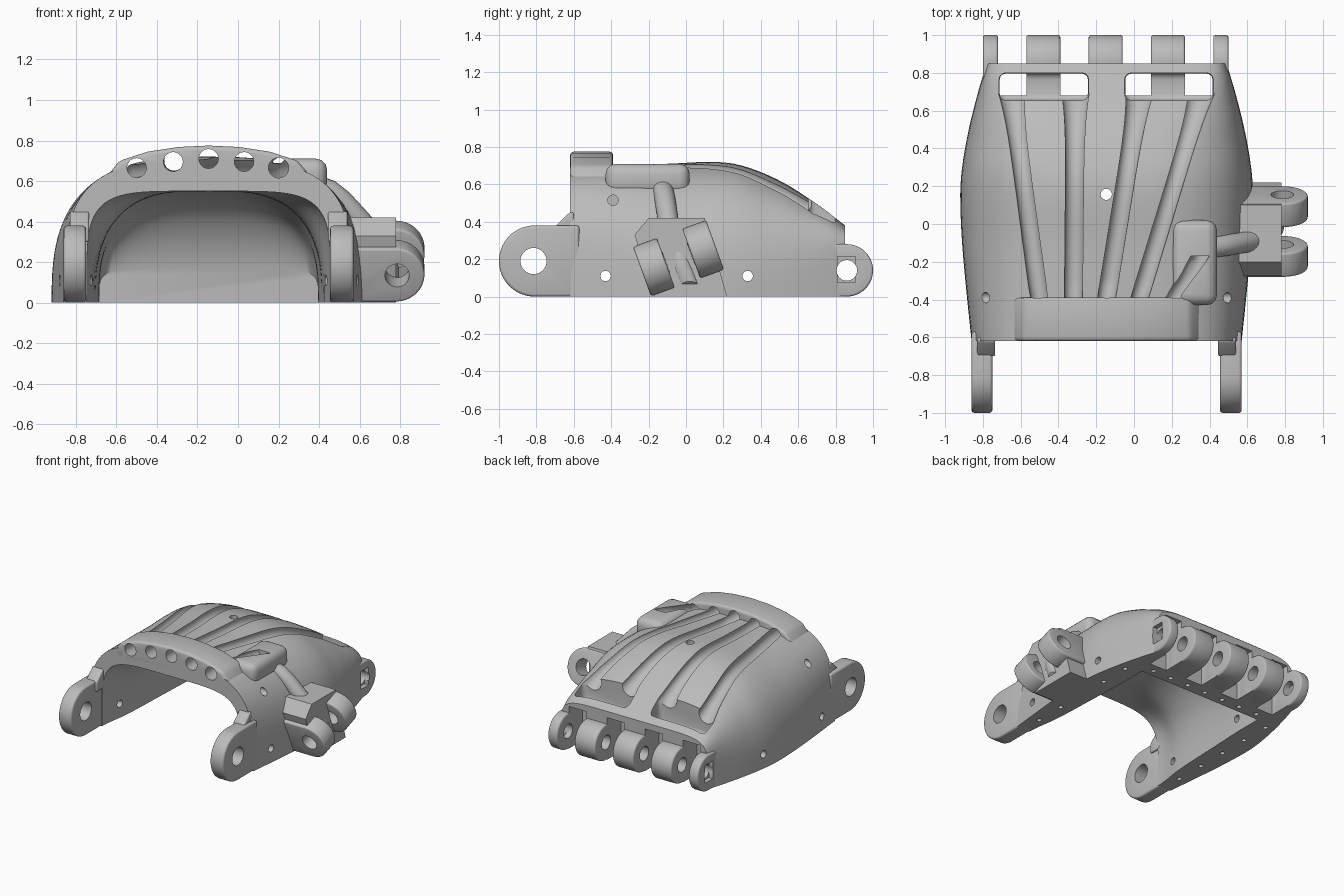
import bpy, bmesh, math
from mathutils import Vector, Matrix

if "Cube" in bpy.data.objects:
    bpy.data.objects.remove(bpy.data.objects["Cube"], do_unlink=True)

CX = -0.145  # mid-plane of the shell
grey = bpy.data.materials.new("plain grey")
grey.use_nodes = True
grey.diffuse_color = (0.5, 0.5, 0.5, 1)
grey.node_tree.nodes["Principled BSDF"].inputs["Base Color"].default_value = (0.5, 0.5, 0.5, 1)


def activate(obj):
    bpy.ops.object.select_all(action='DESELECT')
    obj.select_set(True)
    bpy.context.view_layer.objects.active = obj


def apply_mod(obj, kind, **settings):
    activate(obj)
    mod = obj.modifiers.new(kind.title(), kind)
    for key, value in settings.items():
        setattr(mod, key, value)
    bpy.ops.object.modifier_apply(modifier=mod.name)


def loft(name, rings, bevel=0):
    """Skin a closed solid over equal-sized rings."""
    bm = bmesh.new()
    loops = [[bm.verts.new(p) for p in ring] for ring in rings]
    n = len(loops[0])
    for a, b in zip(loops, loops[1:]):
        for i in range(n):
            j = (i + 1) % n
            bm.faces.new((a[i], a[j], b[j], b[i]))
    bm.faces.new(loops[0])
    bm.faces.new(loops[-1])
    bmesh.ops.recalc_face_normals(bm, faces=bm.faces)
    mesh = bpy.data.meshes.new(name)
    bm.to_mesh(mesh)
    bm.free()
    mesh.materials.append(grey)
    obj = bpy.data.objects.new(name, mesh)
    bpy.context.collection.objects.link(obj)
    if bevel:
        apply_mod(obj, 'BEVEL', width=bevel, segments=3, limit_method='ANGLE')
    return obj


def prism(name, axis, pts, a, b, bevel=0):
    """Extrude a 2D outline from a to b along an axis."""
    place = {'x': lambda u, v, t: (t, u, v),
             'y': lambda u, v, t: (u, t, v),
             'z': lambda u, v, t: (u, v, t)}[axis]
    return loft(name, [[place(u, v, t) for u, v in pts] for t in (a, b)], bevel)


def arc(u, v, r, start=0, end=360, steps=32):
    count = steps if end - start >= 360 else steps + 1
    angles = [math.radians(start + (end - start) * i / steps) for i in range(count)]
    return [(u + r * math.cos(t), v + r * math.sin(t)) for t in angles]


def rect(u0, u1, v0, v1):
    return [(u0, v0), (u1, v0), (u1, v1), (u0, v1)]


def cut(targets, cutters):
    for target in targets:
        for cutter in cutters:
            apply_mod(target, 'BOOLEAN', operation='DIFFERENCE', solver='EXACT', object=cutter)


def curve(table, y):
    """Smooth interpolation of (y, value, ...) rows."""
    i = 0
    while i < len(table) - 2 and y > table[i + 1][0]:
        i += 1
    p1, p2 = Vector(table[i]), Vector(table[i + 1])
    p0 = Vector(table[max(i - 1, 0)])
    p3 = Vector(table[min(i + 2, len(table) - 1)])
    d = p2[0] - p1[0]
    t = (y - p1[0]) / d
    m1 = (p2 - p0) / (p2[0] - p0[0]) * d
    m2 = (p3 - p1) / (p3[0] - p1[0]) * d
    return (p1 * (2*t**3 - 3*t*t + 1) + m1 * (t**3 - 2*t*t + t)
            + p2 * (3*t*t - 2*t**3) + m2 * (t**3 - t*t))[1:]


def section(y, w, h, n, steps=56):
    ring = []
    for i in range(steps + 1):
        c, s = math.cos(math.pi * i / steps), max(math.sin(math.pi * i / steps), 0)
        if i == steps:
            s = 0
        ring.append((CX + w * math.copysign(abs(c) ** (2 / n), c), y, h * s ** (2 / n)))
    return ring


# Shell rows: y, half width, height, squareness
OUTER = [(-0.62, 0.715, 0.70, 3.5), (-0.38, 0.74, 0.705, 3.2), (-0.1, 0.765, 0.71, 2.9),
         (0.15, 0.775, 0.72, 2.8), (0.3, 0.765, 0.70, 2.9), (0.5, 0.73, 0.62, 3.2),
         (0.7, 0.68, 0.495, 4.5), (0.85, 0.635, 0.38, 7.5)]
INNER = [(-0.8, 0.60, 0.55, 5), (-0.58, 0.60, 0.55, 5), (-0.35, 0.57, 0.55, 3),
         (0.1, 0.55, 0.56, 2.8), (0.35, 0.54, 0.49, 3), (0.48, 0.54, 0.36, 4),
         (0.56, 0.54, 0.17, 6)]


def rows(table, steps):
    y0, y1 = table[0][0], table[-1][0]
    for i in range(steps + 1):
        y = y0 + (y1 - y0) * i / steps
        yield (y, *curve(table, y))


def surface(x, y):
    w, h, n = curve(OUTER, y)
    return h * (1 - min(abs(x - CX) / w, 1) ** n) ** (1 / n)


shell = loft("palm_shell", [section(*r) for r in rows(OUTER, 32)])
cavity = loft("cavity_cutter", [
    [(CX + w, y, -0.1)] + section(y, w, h, n) + [(CX - w, y, -0.1)]
    for y, w, h, n in rows(INNER, 26)])

# Raised front bar
half = [(0.45, 0.57), (0.505, 0.62), (0.44, 0.70), (0.30, 0.745), (0.15, 0.768)]
outline = [(CX - u, v) for u, v in half] + [(CX, 0.775)] + [(CX + u, v) for u, v in half[::-1]]
bar = prism("front_bar", 'y', outline, -0.62, -0.39, 0.02)

# Side boss and ridge that carry the sideways channel down to the thumb
boss = prism("channel_boss", 'z', rect(0.2, 0.44, -0.43, 0.02), 0.54, 0.71, 0.055)
ridge_path = [(0.36, -0.13, 0.59), (0.44, -0.12, 0.56), (0.51, -0.11, 0.505),
              (0.57, -0.10, 0.44), (0.66, -0.085, 0.34), (0.735, -0.05, 0.23),
              (0.755, -0.015, 0.13), (0.755, 0.02, 0.042)]
ridge = loft("channel_ridge", [
    [(x + r * 0.7, y + q, z + r * 0.7) for q, r in arc(0, 0, 0.056, steps=20)]
    for x, y, z in ridge_path])

# Channels running from the bar to the rear pockets, flared at the rear
grooves = []
for x0, z0, x1 in ((-0.5, 0.665, -0.645), (-0.32, 0.695, -0.31),
                   (-0.145, 0.71, 0.03), (0.03, 0.695, 0.355)):
    path = [(x0, -0.7, z0, 0.048), (x0, -0.39, z0, 0.048)]
    for i in range(1, 21):
        t = i / 20
        x, y = x0 + (x1 - x0) * t, -0.39 + 1.08 * t
        path.append((x, y, surface(x, y) - 0.015, 0.05 + 0.025 * t ** 8))
    grooves.append(loft("channel_cutter", [
        [(u, y, v) for u, v in arc(x, z, r, steps=20)] for x, y, z, r in path]))
side_path = [(0.2, -0.7, 0.665), (0.2, -0.41, 0.665), (0.27, -0.3, 0.675), (0.35, -0.17, 0.70)]
grooves.append(loft("channel_cutter", [
    [(u, y, v) for u, v in arc(x, z, 0.05, steps=20)] for x, y, z in side_path]))

# Rear pockets and the finger gaps beneath them
openings = [prism("pocket_cutter", 'z', rect(a, b, 0.655, 0.80), 0.31, 0.8, 0.035)
            for a, b in ((-0.715, -0.24), (-0.05, 0.42))]
openings += [prism("gap_cutter", 'x', rect(0.68, 1.0, -0.1, 0.33), a, b)
             for a, b in ((-0.72, -0.57), (-0.39, -0.24), (-0.06, 0.09), (0.27, 0.42))]

# Screw holes through the sides, top and rim
drills = [prism("side_drill", 'x', arc(y, 0.11, 0.028, steps=16), -1.2, 1.2)
          for y in (-0.43, 0.33)]
drills += [prism("shoulder_drill", 'x', arc(-0.39, 0.515, 0.028, steps=16), a, b)
           for a, b in ((-1.2, -0.7), (0.41, 1.2))]
drills.append(prism("top_drill", 'z', arc(-0.147, 0.157, 0.03, steps=16), 0.3, 1))
rim = [(CX + s * 0.655, -0.45 + 0.24 * i) for s in (-1, 1) for i in range(5)]
rim += [(CX - 0.48 + 0.16 * i, 0.615) for i in range(7)]
drills += [prism("rim_drill", 'z', arc(x, y, 0.018, steps=12), -0.05, 0.04) for x, y in rim]

# Rear knuckle lugs
knuckles = []
for a, b in ((-0.80, -0.72), (-0.57, -0.39), (-0.24, -0.06), (0.09, 0.27), (0.42, 0.50)):
    knuckles.append(prism("knuckle_lug", 'x',
                          [(0.70, 0)] + arc(0.86, 0.14, 0.14, -90, 90) + [(0.70, 0.28)], a, b, 0.012))
pin = prism("pin_drill", 'x', arc(0.86, 0.14, 0.055), -1.2, 1.2)
sockets = [prism("socket_cutter", 'x', rect(0.81, 0.905, 0.075, 0.215), a, b)
           for a, b in ((-1, -0.765), (0.465, 1))]
cut(knuckles, [pin])
cut([knuckles[0], knuckles[-1]], sockets)

# Front wrist lugs with sloped necks
wrist = [prism("wrist_lug", 'x', [(-0.57, 0.0), (-0.57, 0.38)]
               + arc(-0.81, 0.19, 0.19, 90, 270), a, b, 0.015)
         for a, b in ((-0.86, -0.75), (0.455, 0.57))]
necks = [prism("wrist_neck", 'x', [(-0.6, 0.3), (-0.6, 0.45), (-0.622, 0.45),
                                   (-0.70, 0.375), (-0.70, 0.3)], a, b, 0.01)
         for a, b in ((-0.83, -0.735), (0.445, 0.54))]
wrist_pin = prism("wrist_drill", 'x', arc(-0.815, 0.19, 0.07), -1.2, 1.2)
cut(wrist, [wrist_pin])

cut([shell], [cavity] + grooves + openings + drills + [pin] + sockets)
cut([bar], grooves)
cut([boss], grooves[-1:])

# Thumb bracket: base block and two tilted hinge plates
base = prism("thumb_base", 'x', [(-0.275, 0.33), (-0.2, 0.42), (0.1, 0.42),
                                 (0.22, 0.0), (-0.17, 0.0)], 0.46, 0.78)
tilt = Matrix.Translation((0, -0.04, 0.205)) @ Matrix.Rotation(math.radians(20), 4, 'X')
plates, hinge_pins = [], []
for side in (-1, 1):
    y = side * 0.14
    plates.append(prism("thumb_plate", 'y', [(0.5, -0.14)] + arc(0.78, 0, 0.14, -90, 90)
                        + [(0.5, 0.14)], y - 0.068, y + 0.068, 0.012))
    hinge_pins.append(prism("hinge_drill", 'y', arc(0.785, 0, 0.06), side * 0.071, side * 0.6))
for obj in plates + hinge_pins:
    obj.data.transform(tilt)
cut(plates + [base], hinge_pins)

# Tidy up the cutters and smooth the curved faces
for obj in list(bpy.data.objects):
    if obj.name.split(".")[0].endswith(("_cutter", "_drill")):
        bpy.data.objects.remove(obj, do_unlink=True)
for obj in [shell, bar, boss, ridge, base] + knuckles + wrist + necks + plates:
    activate(obj)
    bpy.ops.object.shade_smooth_by_angle(angle=math.radians(32))
